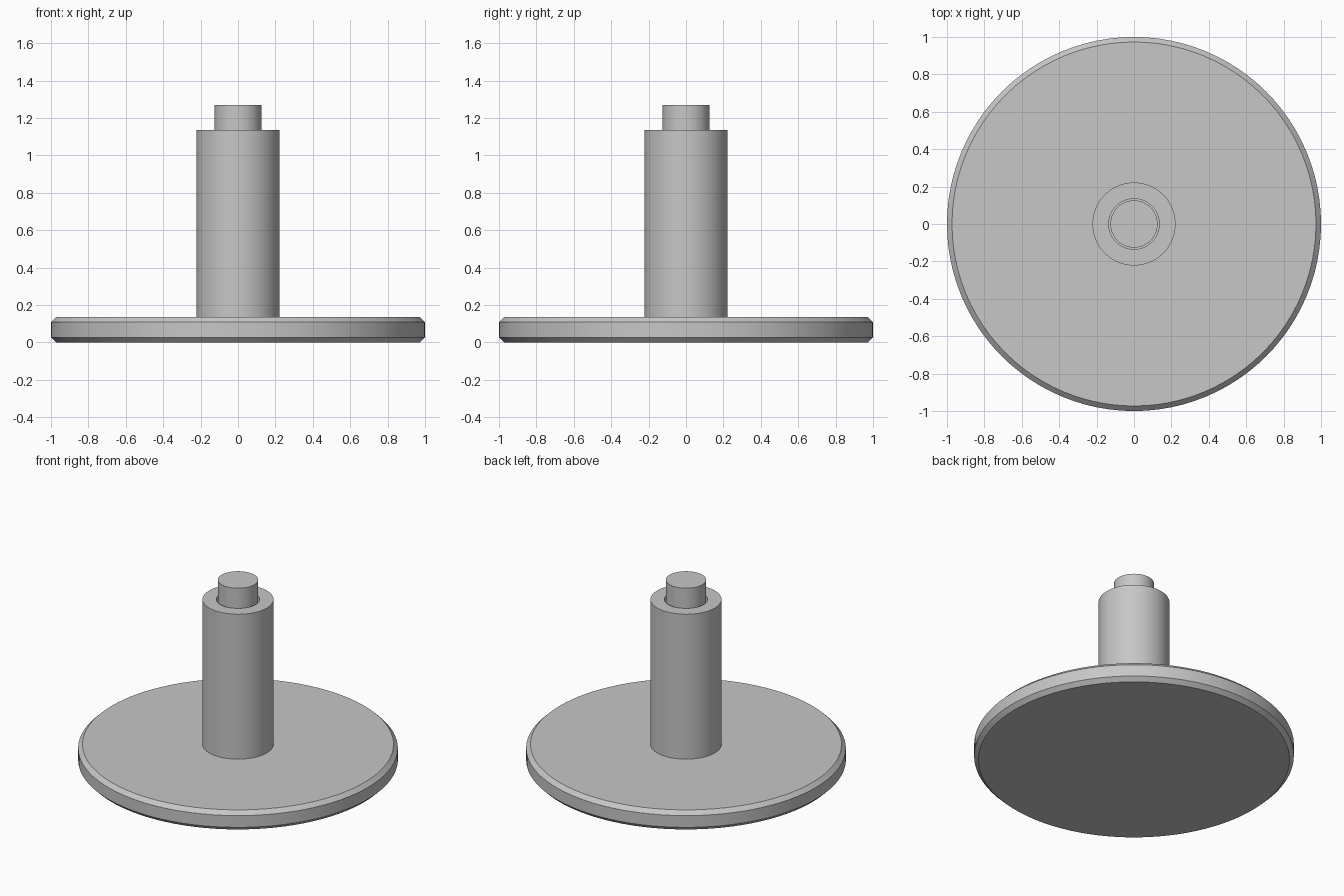
import bpy
import bmesh
import math

cube = bpy.data.objects.get("Cube")
if cube:
    bpy.data.objects.remove(cube, do_unlink=True)

# Single grey finish
grey = bpy.data.materials.new("plain grey")
grey.use_nodes = True
colour = (0.57, 0.57, 0.57, 1)
grey.diffuse_color = colour
grey.node_tree.nodes["Principled BSDF"].inputs["Base Color"].default_value = colour


def lathe(name, profile, closed=False, steps=96):
    """Turn a (radius, height) profile around the z axis."""
    bm = bmesh.new()
    verts = [bm.verts.new((r, 0, z)) for r, z in profile]
    pairs = list(zip(verts, verts[1:]))
    if closed:
        pairs.append((verts[-1], verts[0]))
    edges = [bm.edges.new(pair) for pair in pairs]
    bmesh.ops.spin(bm, geom=verts + edges, cent=(0, 0, 0), axis=(0, 0, 1),
                   angle=math.tau, steps=steps, use_duplicate=False)
    bmesh.ops.remove_doubles(bm, verts=bm.verts, dist=0.0001)
    bmesh.ops.recalc_face_normals(bm, faces=bm.faces)
    mesh = bpy.data.meshes.new(name)
    bm.to_mesh(mesh)
    bm.free()
    mesh.materials.append(grey)
    obj = bpy.data.objects.new(name, mesh)
    bpy.context.collection.objects.link(obj)
    bpy.ops.object.select_all(action="DESELECT")
    obj.select_set(True)
    bpy.context.view_layer.objects.active = obj
    bpy.ops.object.shade_smooth_by_angle(angle=math.radians(30))
    return obj


base_top, sleeve_top, pin_top = 0.135, 1.135, 1.27
chamfer = 0.027

# Round base plate with chamfered rims
lathe("base_plate", [(0, 0), (1 - chamfer, 0), (1, chamfer),
                     (1, base_top - chamfer), (1 - chamfer, base_top), (0, base_top)])

# Hollow sleeve standing on the plate
lathe("sleeve", [(0.222, base_top), (0.222, sleeve_top),
                 (0.135, sleeve_top), (0.135, base_top)], closed=True)

# Pin running through the sleeve with a small clearance
lathe("centre_pin", [(0, base_top), (0.126, base_top), (0.126, pin_top), (0, pin_top)])
